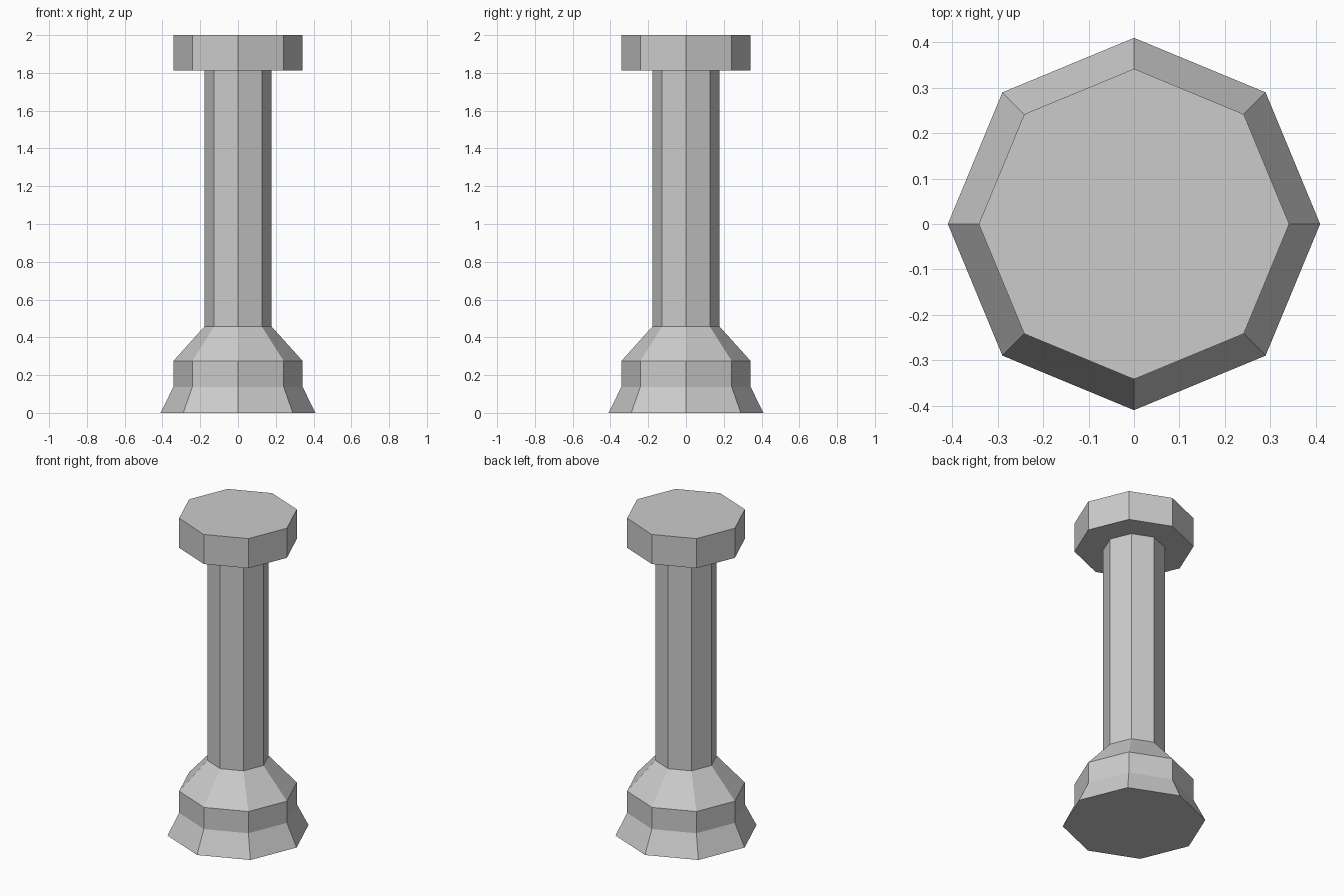
import bpy, bmesh
from math import cos, sin, tau

if "Cube" in bpy.data.objects:
    bpy.data.objects.remove(bpy.data.objects["Cube"])

SIDES = 8
# (radius, height) from the foot up to the cap
PROFILE = [
    (0.41, 0.0), (0.342, 0.138), (0.342, 0.275),   # sloped foot and collar
    (0.178, 0.457), (0.178, 1.813),                # shoulder and shaft
    (0.342, 1.813), (0.342, 2.0),                  # overhanging cap
]


def lathe(name, profile, sides):
    bm = bmesh.new()
    rings = [[bm.verts.new((r * cos(tau * i / sides), r * sin(tau * i / sides), z))
              for i in range(sides)] for r, z in profile]
    for low, high in zip(rings, rings[1:]):
        for i in range(sides):
            j = (i + 1) % sides
            bm.faces.new((low[i], low[j], high[j], high[i]))
    # Closed bottom and top
    bm.faces.new(rings[0][::-1])
    bm.faces.new(rings[-1])
    mesh = bpy.data.meshes.new(name)
    bm.to_mesh(mesh)
    bm.free()
    obj = bpy.data.objects.new(name, mesh)
    bpy.context.collection.objects.link(obj)
    return obj


# Octagonal pillar, one closed surface
lathe("pillar", PROFILE, SIDES)
